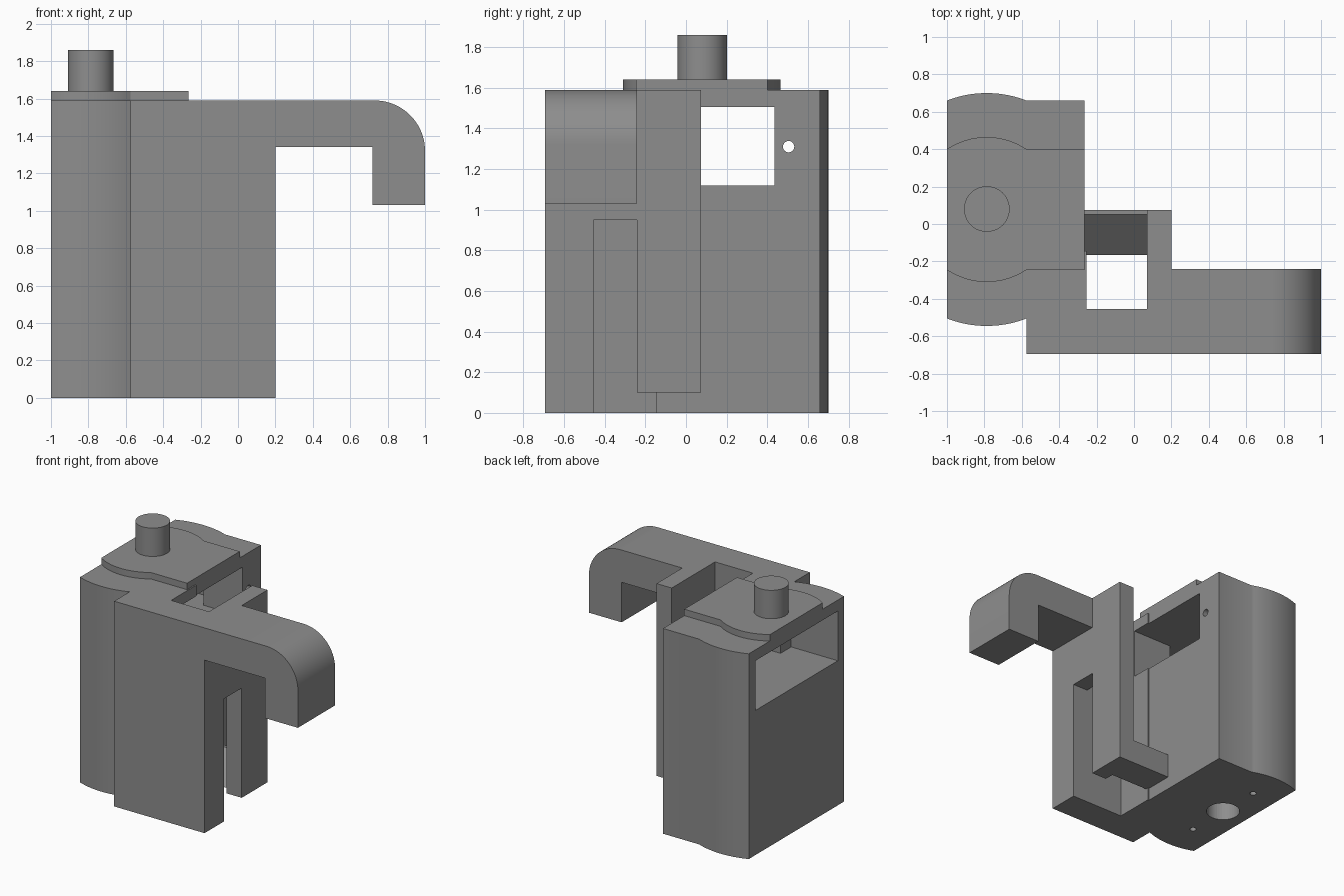
import bpy, bmesh, math
from mathutils import Vector

if "Cube" in bpy.data.objects:
    bpy.data.objects.remove(bpy.data.objects["Cube"])

grey = bpy.data.materials.new("mid_grey")
grey.diffuse_color = (0.27, 0.27, 0.27, 1)
grey.use_nodes = True
grey.node_tree.nodes["Principled BSDF"].inputs["Base Color"].default_value = grey.diffuse_color


def prism(name, pts, lo, hi, axis):
    """Extrude a 2D outline along an axis: x uses (y,z), y uses (x,z), z uses (x,y)."""
    place = {'x': lambda a, b, t: (t, a, b),
             'y': lambda a, b, t: (a, t, b),
             'z': lambda a, b, t: (a, b, t)}[axis]
    bm = bmesh.new()
    face = bm.faces.new([bm.verts.new(place(a, b, lo)) for a, b in pts])
    ext = bmesh.ops.extrude_face_region(bm, geom=[face])
    verts = [v for v in ext['geom'] if isinstance(v, bmesh.types.BMVert)]
    bmesh.ops.translate(bm, verts=verts, vec=Vector(place(0, 0, hi - lo)))
    bmesh.ops.recalc_face_normals(bm, faces=bm.faces[:])
    me = bpy.data.meshes.new(name)
    bm.to_mesh(me)
    bm.free()
    me.materials.append(grey)
    ob = bpy.data.objects.new(name, me)
    bpy.context.collection.objects.link(ob)
    return ob


def rect(a0, a1, b0, b1):
    return [(a0, b0), (a1, b0), (a1, b1), (a0, b1)]


def circle(cx, cy, r, n=40):
    return [(cx + r * math.cos(2 * math.pi * i / n),
             cy + r * math.sin(2 * math.pi * i / n)) for i in range(n)]


def bulge(x0, x1, y, sag, n=20):
    """Shallow circular arc from x0 to x1, bulging by sag in y."""
    h, s = abs(x1 - x0) / 2, abs(sag)
    r = (h * h + s * s) / (2 * s)
    mid = (x0 + x1) / 2
    out = []
    for i in range(n + 1):
        x = x0 + (x1 - x0) * i / n
        d = math.sqrt(r * r - (x - mid) ** 2) - (r - s)
        out.append((x, y + math.copysign(d, sag)))
    return out


def cut(ob, cutter):
    cutter.hide_render = True
    cutter.hide_set(True)
    mod = ob.modifiers.new("cut", 'BOOLEAN')
    mod.operation = 'DIFFERENCE'
    mod.solver = 'EXACT'
    mod.object = cutter


def smooth(ob):
    bpy.ops.object.select_all(action='DESELECT')
    ob.select_set(True)
    bpy.context.view_layer.objects.active = ob
    bpy.ops.object.shade_smooth_by_angle(angle=math.radians(25))


L, M, R, TOP = -1.0, -0.575, -0.265, 1.59

# Main housing with bowed front and back, and a thin step on its right side
body = prism("housing", bulge(L, M, -0.505, -0.04)
             + [(M, -0.455), (-0.255, -0.455), (-0.255, -0.145), (R, -0.145), (R, 0.66)]
             + bulge(M, L, 0.66, 0.04), 0, TOP, 'z')
smooth(body)

# Wide pocket on the left, narrower window through the right wall
cut(body, prism("pocket_cutter", rect(-0.43, 0.575, 1.12, 1.505), -1.1, -0.6, 'x'))
cut(body, prism("window_cutter", rect(-0.30, 0.435, 1.12, 1.505), -0.65, -0.2, 'x'))
cut(body, prism("pin_hole_cutter", circle(0.505, 1.31, 0.028, 24), -0.65, -0.2, 'x'))

# Bottom shaft socket and two screw holes
cut(body, prism("socket_cutter", circle(-0.79, 0.08, 0.122), -0.1, 0.28, 'z'))
for i, y in enumerate((-0.265, 0.425)):
    cut(body, prism(f"screw_hole_cutter_{i}", circle(-0.79, y, 0.024, 24), -0.1, 0.2, 'z'))

# Raised cap and shaft on top
cap = prism("cap", bulge(L, M, -0.245, -0.065) + [(R, -0.245), (R, 0.40)]
            + bulge(M, L, 0.40, 0.065), TOP, 1.64, 'z')
smooth(cap)
smooth(prism("shaft", circle(-0.787, 0.08, 0.122), 1.64, 1.86, 'z'))

# Front plate
prism("front_plate", rect(M, 0.2, 0, TOP), -0.695, -0.455, 'y')

# Hooked arm with rounded outer corner
rad = 0.27
corner = [(1 - rad + rad * math.sin(t), TOP - rad + rad * math.cos(t))
          for t in (math.pi / 2 * i / 20 for i in range(21))]
arm = prism("hook_arm", [(0.2, 1.34), (0.2, TOP)] + corner
            + [(1, 1.03), (0.72, 1.03), (0.72, 1.34)], -0.695, -0.24, 'y')
smooth(arm)

# Hanging column, slotted away from the front plate
prism("column", [(-0.455, 0.95), (-0.24, 0.95), (-0.24, 0.1), (0.075, 0.1),
                 (0.075, TOP), (-0.455, TOP)], 0.07, 0.2, 'x')

# Wedge foot joining the column to the housing
prism("wedge_foot", [(-0.165, 0.1), (0.075, 0.1), (0.075, 0.29), (0.05, 0.29)],
      R, 0.07, 'x')
